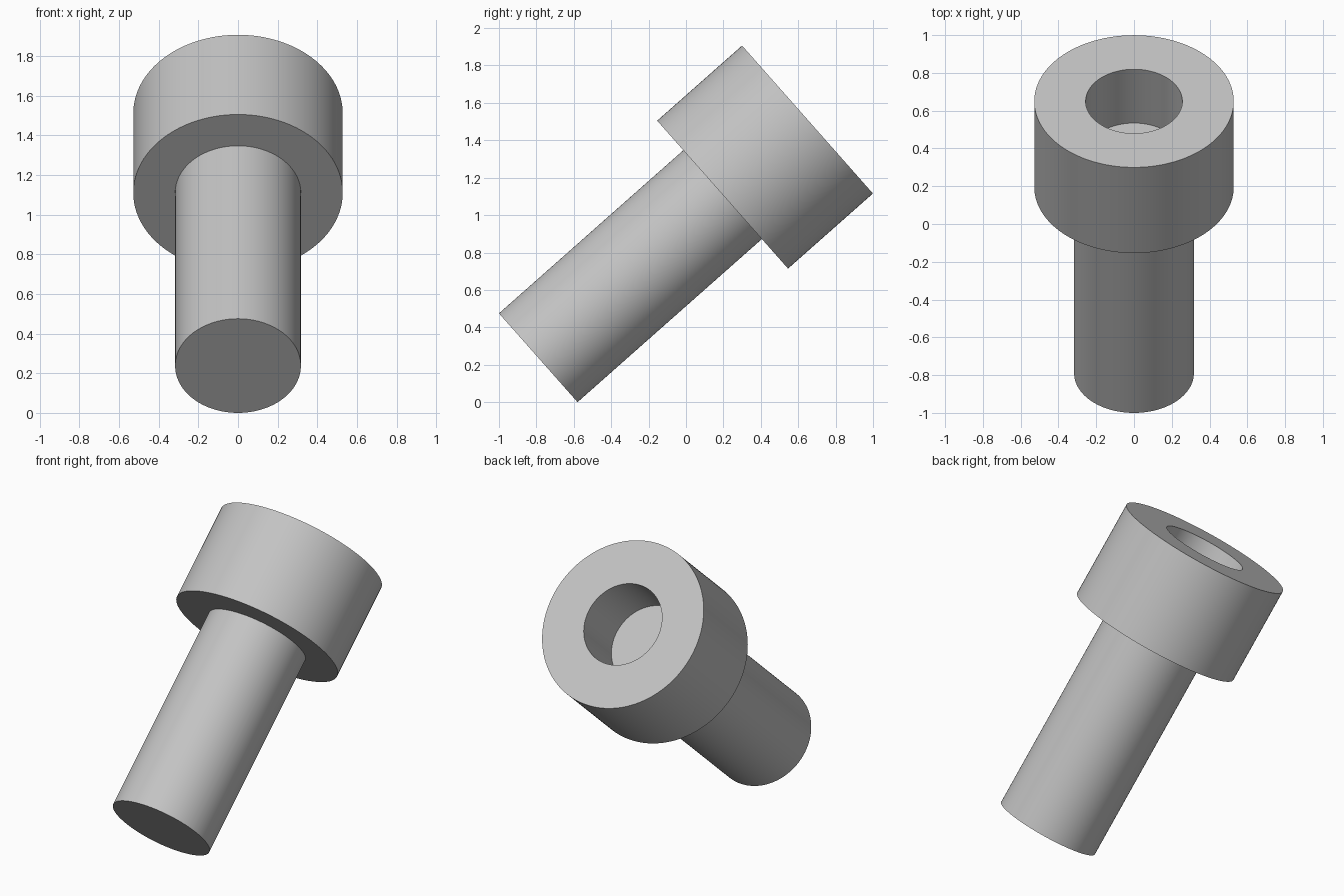
import bpy
import bmesh
import math
from mathutils import Matrix

cube = bpy.data.objects.get("Cube")
if cube:
    bpy.data.objects.remove(cube, do_unlink=True)

# Dimensions along the bolt's own axis
SHANK_R, HEAD_R, SOCKET_R = 0.317, 0.528, 0.256
LENGTH, HEAD_H, SOCKET_D = 1.922, 0.606, 0.38
TILT = math.radians(48.5)
SEGMENTS = 128

# Plain grey metal
metal = bpy.data.materials.new("grey metal")
metal.use_nodes = True
grey = (0.55, 0.55, 0.55, 1)
metal.diffuse_color = grey
metal.node_tree.nodes["Principled BSDF"].inputs["Base Color"].default_value = grey

# Half section: shank end, shank, head underside, head, rim, socket wall, socket floor
shoulder = LENGTH - HEAD_H
floor = LENGTH - SOCKET_D
profile = [(0, 0), (SHANK_R, 0), (SHANK_R, shoulder), (HEAD_R, shoulder),
           (HEAD_R, LENGTH), (SOCKET_R, LENGTH), (SOCKET_R, floor), (0, floor)]

# Revolve the section into one closed solid
bm = bmesh.new()
verts = [bm.verts.new((r, 0, z)) for r, z in profile]
edges = [bm.edges.new(pair) for pair in zip(verts, verts[1:])]
bmesh.ops.spin(bm, geom=verts + edges, cent=(0, 0, 0), axis=(0, 0, 1),
               angle=math.tau, steps=SEGMENTS)
bmesh.ops.remove_doubles(bm, verts=bm.verts, dist=0.0001)
bmesh.ops.recalc_face_normals(bm, faces=bm.faces)

# Lean the bolt back and rest the lower rim of its shank on the ground
place = Matrix.Translation((0, SHANK_R * math.cos(TILT) - 1, SHANK_R * math.sin(TILT)))
bm.transform(place @ Matrix.Rotation(-TILT, 4, "X"))

mesh = bpy.data.meshes.new("socket_bolt")
bm.to_mesh(mesh)
bm.free()
mesh.materials.append(metal)
bolt = bpy.data.objects.new("socket_bolt", mesh)
bpy.context.collection.objects.link(bolt)

# Smooth round walls, sharp rims
bpy.ops.object.select_all(action="DESELECT")
bolt.select_set(True)
bpy.context.view_layer.objects.active = bolt
bpy.ops.object.shade_smooth_by_angle(angle=math.radians(30))
